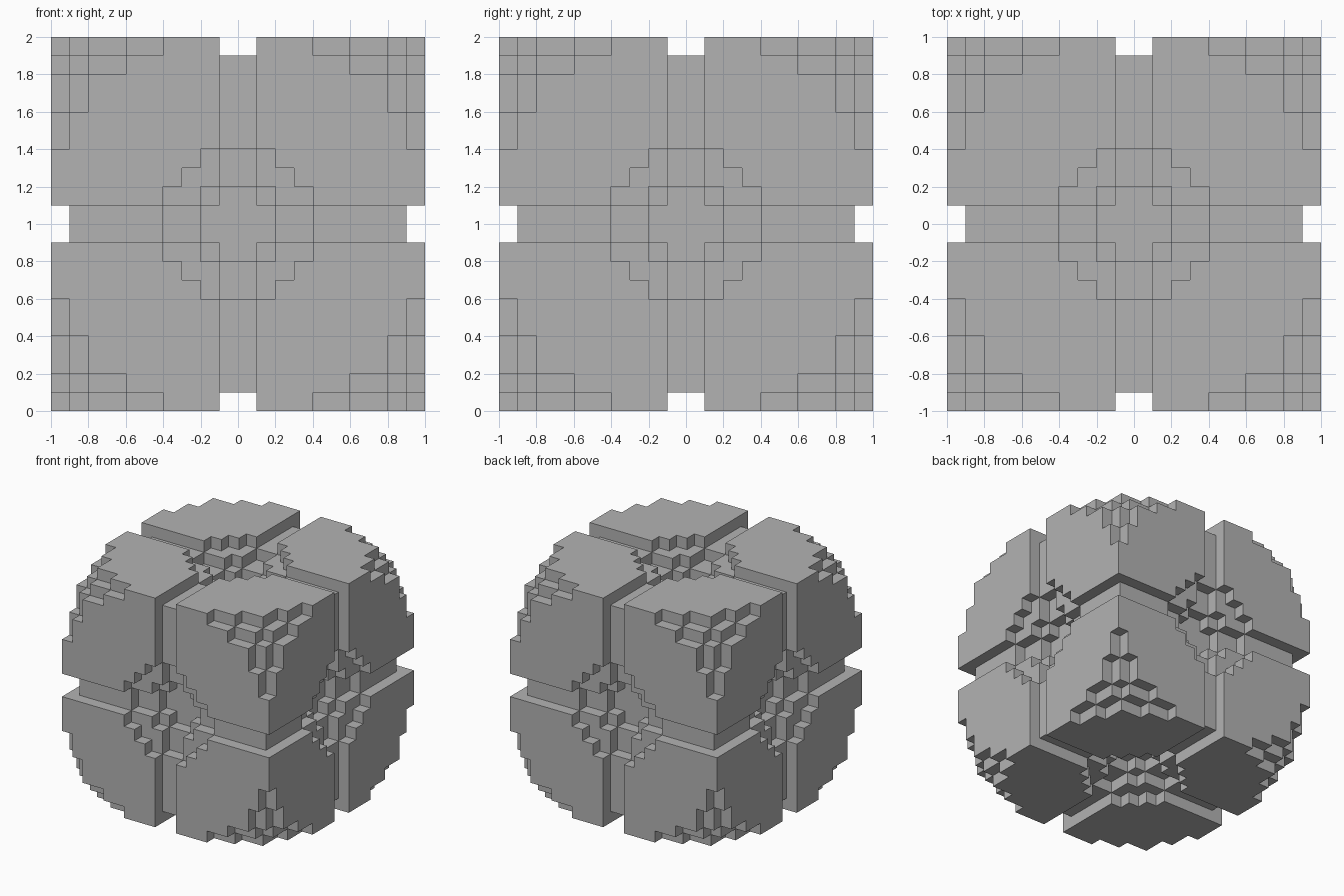
import bpy, bmesh
from itertools import permutations
from mathutils import Vector

cube = bpy.data.objects.get("Cube")
if cube:
    bpy.data.objects.remove(cube)

N = 10            # cells from the centre to each side
CELL = 1 / N
CORNER_BOXES = [(6, 1, 1), (4, 2, 1), (2, 2, 2)]
CORNER_CUTS = {p for box in CORNER_BOXES for p in permutations(box)}


def face_depth(p, q):
    """Cells cut from a side at p, q cells from its centre: stepped pit plus groove."""
    depth = 0
    if max(p, q) < 4 and p + q <= 4:
        depth = 1
    if max(p, q) < 2:
        depth = 2
    return depth + (min(p, q) == 0)


def solid(c):
    if max(c) >= N:
        return False
    inset = [N - 1 - v for v in c]
    if any(all(d < s for d, s in zip(inset, cut)) for cut in CORNER_CUTS):
        return False
    return all(inset[a] >= face_depth(c[a - 1], c[a - 2]) for a in range(3))


def add_quad(bm, c, axis, outward):
    """Square on the high or low side of a cell, wound to face away from it."""
    u, v = (axis + 1) % 3, (axis + 2) % 3
    corners = []
    for du, dv in ((0, 0), (1, 0), (1, 1), (0, 1)):
        p = Vector(c)
        p[axis] += outward
        p[u] += du
        p[v] += dv
        corners.append(bm.verts.new(p * CELL))
    bm.faces.new(corners if outward else corners[::-1])


# One eighth of the stepped block
bm = bmesh.new()
for i in range(N):
    for j in range(N):
        for k in range(N):
            c = (i, j, k)
            if not solid(c):
                continue
            for axis in range(3):
                for outward in (0, 1):
                    n = list(c)
                    n[axis] += 1 if outward else -1
                    if n[axis] >= 0 and not solid(n):
                        add_quad(bm, c, axis, outward)
bmesh.ops.remove_doubles(bm, verts=bm.verts, dist=CELL / 100)
bmesh.ops.dissolve_limit(bm, angle_limit=0.01, verts=bm.verts, edges=bm.edges)

mesh = bpy.data.meshes.new("stepped_block")
bm.to_mesh(mesh)
bm.free()

block = bpy.data.objects.new("stepped_block", mesh)
block.location.z = 1
bpy.context.collection.objects.link(block)

# Mirror the eighth into the whole block
mirror = block.modifiers.new("mirror", 'MIRROR')
mirror.use_axis = (True, True, True)

# Plain grey
grey = bpy.data.materials.new("plain_grey")
grey.use_nodes = True
colour = (0.45, 0.45, 0.45, 1)
grey.diffuse_color = colour
grey.node_tree.nodes["Principled BSDF"].inputs["Base Color"].default_value = colour
mesh.materials.append(grey)
